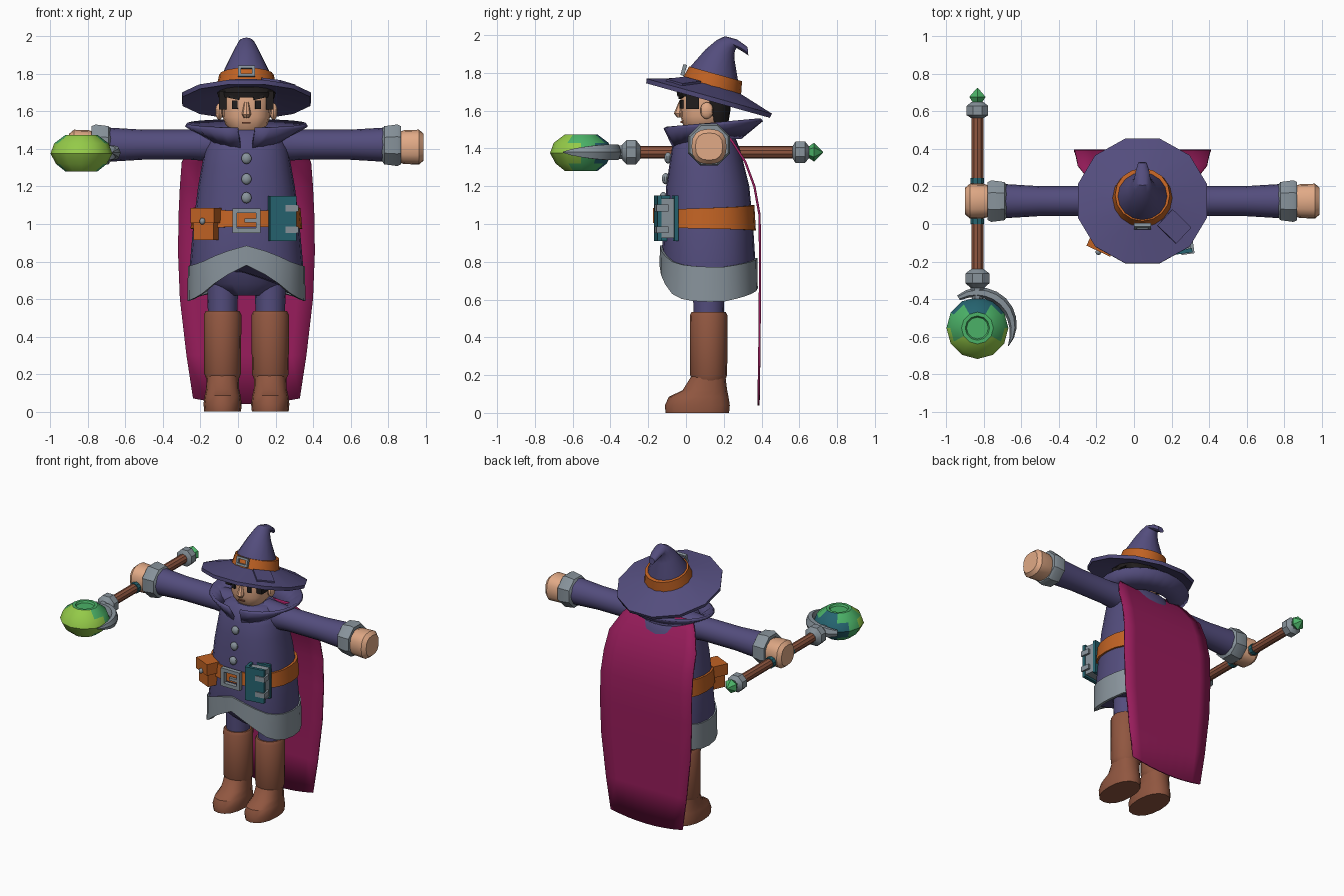
import bpy, bmesh
from math import radians, degrees, cos, sin, acos, copysign, pi
from mathutils import Vector, Matrix, Euler

cube = bpy.data.objects.get("Cube")
if cube:
    bpy.data.objects.remove(cube, do_unlink=True)

CX = 0.045          # body centre line
made = []


def paint(name, code):
    lin = [(int(code[i:i + 2], 16) / 255) ** 2.2 for i in (0, 2, 4)] + [1]
    m = bpy.data.materials.new(name)
    m.use_nodes = True
    m.diffuse_color = lin
    m.node_tree.nodes["Principled BSDF"].inputs["Base Color"].default_value = lin
    return m


purple, magenta = paint("purple_cloth", "544E7C"), paint("magenta_cape", "97225C")
orange, grey = paint("orange_leather", "BF6228"), paint("grey_metal", "87929A")
brown, skin = paint("brown_leather", "8F5742"), paint("skin", "E0A885")
black, teal = paint("black_hair", "262323"), paint("teal", "2A6470")
green, lime = paint("green_crystal", "4CB067"), paint("lime_crystal", "93C94A")


def finish(name, bm, *mats):
    bmesh.ops.recalc_face_normals(bm, faces=bm.faces)
    me = bpy.data.meshes.new(name)
    bm.to_mesh(me)
    bm.free()
    ob = bpy.data.objects.new(name, me)
    bpy.context.collection.objects.link(ob)
    for m in mats:
        me.materials.append(m)
    made.append(ob)
    return ob


def ring(c, rx, ry, n=16, rot=(0, 0, 0), e=1.0, phase=0):
    """Superellipse ring around c, turned by rot in degrees."""
    R = Euler([radians(a) for a in rot]).to_matrix()
    pts = []
    for i in range(n):
        t = 2 * pi * i / n + radians(phase)
        x, y = cos(t), sin(t)
        p = Vector((rx * copysign(abs(x) ** e, x), ry * copysign(abs(y) ** e, y), 0))
        pts.append(Vector(c) + R @ p)
    return pts


def loft(name, rings, mat, closed=False, wrap=True, cap=True):
    bm = bmesh.new()
    rows = [[bm.verts.new(p) for p in r] for r in rings]
    n = len(rows[0])
    pairs = list(zip(rows, rows[1:])) + ([(rows[-1], rows[0])] if closed else [])
    for a, b in pairs:
        for i in range(n if wrap else n - 1):
            j = (i + 1) % n
            bm.faces.new((a[i], a[j], b[j], b[i]))
    if cap and not closed:
        bm.faces.new(rows[0])
        bm.faces.new(rows[-1])
    return finish(name, bm, mat)


def tube_z(name, secs, x, mat, n=16, e=1.0):
    return loft(name, [ring((x, cy, z), rx, ry, n, e=e) for z, cy, rx, ry in secs], mat)


def tube_x(name, secs, y, z, mat, n=16, closed=False, e=1.0, phase=0):
    return loft(name, [ring((x, y, z), r, r, n, (0, 90, 0), e, phase) for x, r in secs], mat, closed)


def tube_y(name, secs, x, z, mat, n=8):
    return loft(name, [ring((x, y, z), r, r, n, (90, 0, 0), phase=180 / n) for y, r in secs], mat)


def box(name, c, size, mat, rot=(0, 0, 0), M=None):
    R = M or Euler([radians(a) for a in rot]).to_matrix().to_4x4()
    bm = bmesh.new()
    bmesh.ops.create_cube(bm, size=1, matrix=Matrix.Translation(c) @ R @ Matrix.Diagonal((*size, 1)))
    return finish(name, bm, mat)


def ball(name, c, r, mat):
    bm = bmesh.new()
    bmesh.ops.create_uvsphere(bm, u_segments=10, v_segments=7, radius=1,
                              matrix=Matrix.Translation(c) @ Matrix.Diagonal((*r, 1)))
    return finish(name, bm, mat)


def frame(name, c, w, h, t, d, rot):
    R = Euler([radians(a) for a in rot]).to_matrix()
    for s, side in ((-1, "right"), (1, "left")):
        box(f"{name}_{side}", Vector(c) + R @ Vector((s * (w - t) / 2, 0, 0)), (t, d, h), grey, rot)
    for s, side in ((-1, "bottom"), (1, "top")):
        box(f"{name}_{side}", Vector(c) + R @ Vector((0, 0, s * (h - t) / 2)), (w, d, t), grey, rot)


def table(points, a):
    for (a0, v0), (a1, v1) in zip(points, points[1:]):
        if a <= a1:
            return v0 + (v1 - v0) * (a - a0) / (a1 - a0)
    return points[-1][1]


def wavy(rx, ry, heights, lift=0):
    """Ring around the body whose height depends on the angle from the front."""
    pts = ring((CX, 0.12, 0), rx, ry, 24, e=0.85)
    for i, p in enumerate(pts):
        p.z = lift + table(heights, degrees(acos(max(-1, min(1, -sin(2 * pi * i / 24))))))
    return pts


# Robe, wavy trim and belt
hem_low = [(0, .78), (45, .63), (65, .595), (100, .585), (180, .66)]
hem_top = [(0, .885), (45, .80), (65, .78), (100, .77), (180, .82)]
robe = [wavy(.29, .235, hem_low, .04), wavy(.303, .246, hem_top)]
for z, cy, rx, ry in [(1.0, .12, .283, .235), (1.2, .115, .258, .22), (1.3, .11, .24, .2),
                      (1.4, .105, .222, .18), (1.47, .105, .19, .15), (1.5, .105, .14, .11)]:
    robe.append(ring((CX, cy, z), rx, ry, 24, e=.85))
loft("robe", robe, purple)
loft("robe_trim", [wavy(.285, .23, hem_low, .01), wavy(.315, .26, hem_low),
                   wavy(.312, .258, hem_top), wavy(.295, .238, hem_top)], grey, closed=True)
belt_low, belt_top = [(0, .985), (180, .965)], [(0, 1.07), (180, 1.1)]
loft("belt", [wavy(.26, .21, belt_low), wavy(.298, .25, belt_low),
              wavy(.288, .242, belt_top), wavy(.25, .2, belt_top)], orange, closed=True)
tube_z("pelvis", [(.62, .12, .1, .08), (.68, .12, .2, .15), (.8, .12, .25, .19)], CX, purple)
for z in (1.35, 1.24, 1.14):
    ball("robe_button", (CX, -.095 - .12 * (1.35 - z), z), (.028, .02, .03), grey)

# Flared collar, open at the front
low, top = [], []
for i in range(25):
    a = radians(-82 + 344 * i / 24)
    back = (1 + sin(a)) / 2
    low.append(Vector((CX + .195 * cos(a), .115 + .165 * sin(a), 1.405 + .06 * min(1, 3 * back))))
    top.append(Vector((CX + .318 * cos(a), .145 + .25 * sin(a), 1.515 + .045 * back)))
collar = loft("collar", [low, top], purple, wrap=False, cap=False)
collar.modifiers.new("thickness", "SOLIDIFY").thickness = .02

# Cape
rows = []
for z, y, w in [(1.5, .2, .24), (1.44, .25, .29), (1.33, .32, .345), (1.2, .368, .355), (1.05, .395, .362),
                (.85, .398, .365), (.6, .397, .355), (.3, .394, .32), (.04, .39, .285)]:
    rows.append([Vector((CX + w * k / 4, y, z + .03 * abs(k / 4) ** 2 * (z < .1))) for k in range(-4, 5)])
cape = loft("cape", rows, magenta, wrap=False, cap=False)
cape.modifiers.new("thickness", "SOLIDIFY").thickness = .012

# Limbs, mirrored about the centre line
for s, side in ((-1, "right"), (1, "left")):
    X = CX + s * .127
    tube_z(side + "_leg", [(.5, .12, .078, .08), (.76, .12, .085, .085)], X, purple)
    tube_z(side + "_boot_shaft", [(.17, .12, .085, .085), (.2, .12, .098, .098),
                                  (.515, .12, .1, .1), (.535, .12, .09, .09)], X, brown)
    tube_z(side + "_boot_foot", [(0, .06, .098, .168), (.04, .06, .102, .172), (.085, .067, .096, .158),
                                 (.12, .1, .088, .118), (.2, .12, .085, .088)], X, brown, e=.9)
    at = lambda secs: [(CX + s * d, r) for d, r in secs]
    tube_x(side + "_arm", at([(.1, .095), (.3, .08), (.55, .08), (.75, .092)]), .122, 1.423, purple)
    tube_x(side + "_cuff", at([(.72, .085), (.735, .11), (.805, .12), (.825, .11), (.825, .085), (.79, .07)]),
           .122, 1.42, grey, 8, True, phase=22.5)
    tube_x(side + "_hand", at([(.78, .07), (.84, .09), (.92, .093), (.945, .072)]), .122, 1.41, skin, e=.8)

# Head, face and hair
tube_z("head", [(1.47, .09, .07, .07), (1.5, .085, .085, .085), (1.53, .09, .112, .108), (1.57, .09, .126, .118),
                (1.68, .09, .13, .12), (1.72, .09, .12, .11)], CX, skin, e=.8)
tube_z("nose", [(1.565, -.035, .014, .012), (1.585, -.035, .025, .03), (1.65, -.025, .012, .012)], CX, skin, 8)
box("mouth", (CX, -.02, 1.54), (.045, .02, .008), brown)
tube_z("hair_top", [(1.675, .095, .15, .14), (1.7, .095, .155, .145), (1.73, .11, .14, .12)], CX, black, e=.9)
tube_z("hair_back", [(1.54, .17, .11, .055), (1.6, .165, .14, .07), (1.72, .165, .15, .07)], CX, black, e=.8)
for s, side in ((-1, "right"), (1, "left")):
    box(side + "_eye", (CX + s * .062, -.024, 1.635), (.03, .012, .045), black, (0, 0, s * 14))
    box(side + "_brow", (CX + s * .065, -.026, 1.675), (.055, .015, .016), black, (0, -s * 12, s * 14))
    box(side + "_sideburn", (CX + s * .125, .035, 1.66), (.04, .07, .1), black)
    ball(side + "_ear", (CX + s * .145, .11, 1.6), (.022, .035, .045), skin)

# Pointed hat, leaning back
LEAN = -15.6
tilt = Euler((radians(LEAN), 0, 0)).to_matrix()


def hat_ring(h, r, n, phase=0):
    return ring(Vector((CX, .12, 1.665)) + tilt @ Vector((0, 0, h)), r, r, n, (LEAN, 0, 0), phase=phase)


loft("hat_brim", [hat_ring(h, r, 12, 15) for h, r in
                  [(.035, .13), (-.012, .352), (.012, .357), (.075, .14)]], purple, closed=True)
loft("hat_cone", [ring((CX, y, z), r, r, 16, (a, 0, 0)) for y, z, r, a in
                  [(.13, 1.71, .148, LEAN), (.148, 1.795, .132, LEAN), (.18, 1.9, .08, -18), (.21, 1.945, .056, -30),
                   (.237, 1.963, .044, -45), (.285, 1.945, .036, -65), (.328, 1.915, .022, -85)]], purple)
loft("hat_band", [hat_ring(h, r, 16) for h, r in
                  [(.065, .13), (.065, .16), (.135, .146), (.135, .12)]], orange, closed=True)
frame("hat_buckle", (CX, -.012, 1.815), .09, .06, .015, .02, (LEAN, 0, 0))
turn = tilt.to_4x4() @ Matrix.Rotation(radians(-42), 4, "Z") @ Matrix.Rotation(radians(16), 4, "Y")
spot = Vector((CX, .12, 1.665)) + tilt @ Vector((.17, -.153, .052))
box("hat_patch", spot, (.14, .12, .012), purple, M=turn)

# Belt buckle, pouch and book
frame("belt_buckle", (CX, -.14, 1.018), .15, .13, .025, .03, (0, 0, 0))
box("belt_buckle_prong", (CX + .03, -.145, 1.018), (.08, .02, .02), grey)
box("pouch", (-.165, -.09, .985), (.115, .09, .14), orange, (0, 0, -25))
box("pouch_flap", (-.167, -.095, 1.045), (.14, .11, .08), orange, (0, 0, -25))
ball("pouch_button", (-.19, -.15, 1.015), (.016, .016, .018), grey)
book = Euler((0, 0, radians(8))).to_matrix()
for part, off, size, mat in [("pages", (.005, 0, 0), (.12, .08, .21), grey), ("front_cover", (0, -.045, 0), (.14, .022, .24), teal),
                             ("back_cover", (0, .045, 0), (.14, .022, .24), teal), ("spine", (-.062, 0, 0), (.02, .1, .24), teal),
                             ("upper_clasp", (.045, -.03, .055), (.07, .065, .035), grey),
                             ("lower_clasp", (.045, -.03, -.06), (.07, .065, .035), grey)]:
    box("book_" + part, Vector((.235, -.105, 1.03)) + book @ Vector(off), size, mat, (0, 0, 8))

# Staff lying along y in the right hand
SX, SZ = -.835, 1.38
tube_y("staff_shaft", [(-.3, .033), (.6, .033)], SX, SZ, brown, 10)
for y in (.015, .23):
    tube_y("staff_wrap", [(y - .015, .038), (y + .015, .038)], SX, SZ, teal, 10)
tube_y("staff_front_collar", [(-.4, .03), (-.34, .04), (-.315, .07), (-.265, .07), (-.24, .036)], SX, SZ, grey)
tube_y("staff_back_collar", [(.565, .036), (.58, .062), (.63, .062), (.65, .035)], SX, SZ, grey)
tube_y("staff_end_gem", [(.635, .02), (.678, .05), (.725, .003)], SX, SZ, green, 6)

# Crystal orb, coloured from front to back
OY = -.555
orb = tube_z("orb", [(z, OY, r, r) for z, r in [(1.28, .085), (1.32, .135), (1.375, .165), (1.43, .145),
                                                (1.475, .085), (1.475, .065), (1.462, .058)]], SX, green, 12)
orb.data.materials.append(lime)
orb.data.materials.append(teal)
for f in orb.data.polygons:
    if f.area < .012 and f.center.z < 1.46:
        f.material_index = 1 if f.center.y < -.585 else 2 if f.center.y > -.47 else 0

# Crescent claw hugging the orb
claw = []
for i in range(11):
    t = i / 10
    a = radians(122 - 152 * t)
    w = max(.08, sin(pi * min(1, .12 + .88 * t)) ** .7)
    claw.append(ring((SX + .19 * cos(a), OY + .19 * sin(a), SZ), .03 * w, .048 * w, 6, (90, 0, degrees(a))))
loft("orb_claw", claw, grey)

# Smooth shading with sharp edges kept
bpy.ops.object.select_all(action="DESELECT")
for ob in made:
    ob.select_set(True)
bpy.context.view_layer.objects.active = made[0]
bpy.ops.object.shade_smooth_by_angle(angle=radians(35))
